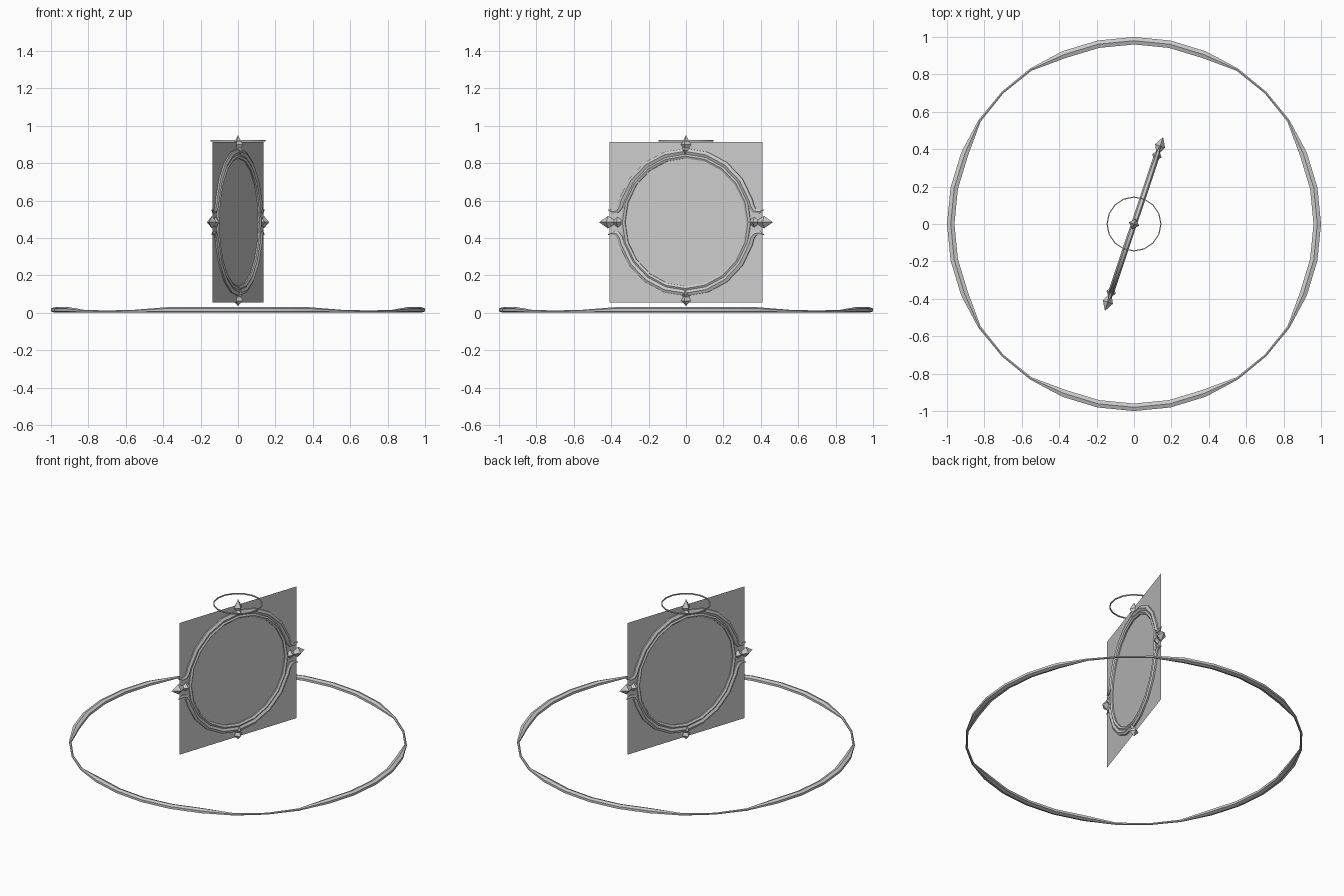
import bpy, bmesh, math

if "Cube" in bpy.data.objects:
    bpy.data.objects.remove(bpy.data.objects["Cube"])

TURN = math.radians(71.5)   # plan angle of the upright frame
CZ = 0.484                  # height of the frame centre


def finish(bm, name, upright=False, smooth=True):
    bmesh.ops.recalc_face_normals(bm, faces=bm.faces)
    me = bpy.data.meshes.new(name)
    bm.to_mesh(me)
    bm.free()
    ob = bpy.data.objects.new(name, me)
    bpy.context.collection.objects.link(ob)
    if upright:
        ob.location.z = CZ
        ob.rotation_euler.z = TURN
    if smooth:
        bpy.ops.object.select_all(action='DESELECT')
        ob.select_set(True)
        bpy.context.view_layer.objects.active = ob
        bpy.ops.object.shade_smooth_by_angle(angle=math.radians(40))
    return ob


def sweep(bm, pts, sizes, closed, sides=6, upright=False):
    """Sweep an ellipse along a flat path; sizes = (half width, half depth, depth offset)."""
    n, rings = len(pts), []
    for i, (p, q) in enumerate(pts):
        a = pts[(i - 1) % n] if closed else pts[max(i - 1, 0)]
        b = pts[(i + 1) % n] if closed else pts[min(i + 1, n - 1)]
        tx, ty = b[0] - a[0], b[1] - a[1]
        length = math.hypot(tx, ty)
        nx, ny = ty / length, -tx / length
        w, d, off = sizes[i]
        ring = []
        for k in range(sides):
            t = math.tau * k / sides + math.pi / sides
            c = w * math.cos(t) / math.cos(math.pi / sides)
            x, y, z = p + nx * c, q + ny * c, off + d * math.sin(t)
            ring.append(bm.verts.new((x, z, y) if upright else (x, y, z)))
        rings.append(ring)
    for i in range(n if closed else n - 1):
        r, s = rings[i], rings[(i + 1) % n]
        for k in range(sides):
            m = (k + 1) % sides
            bm.faces.new((r[k], r[m], s[m], s[k]))
    if not closed:
        bm.faces.new(rings[0])
        bm.faces.new(rings[-1])


def circle(r, n):
    return [(r * math.cos(math.tau * i / n), r * math.sin(math.tau * i / n)) for i in range(n)]


def crystal(bm, angle, inner, mid, tip, half, depth):
    """Four-sided double pyramid pointing outward at the given angle."""
    c, s = math.cos(angle), math.sin(angle)

    def vert(r, t, d):
        return bm.verts.new((r * c - t * s, d, r * s + t * c))
    belt = [vert(mid, half, 0), vert(mid, 0, depth), vert(mid, -half, 0), vert(mid, 0, -depth)]
    for end in (vert(inner, 0, 0), vert(tip, 0, 0)):
        for k in range(4):
            bm.faces.new((belt[k], belt[(k + 1) % 4], end))


# Ground ring: thick at the four axes, thin between
wide = [0.02, 0.02, 0.02, 0.007, 0.006, 0.007, 0.02, 0.02]
high = [0.015, 0.015, 0.015, 0.008, 0.006, 0.008, 0.015, 0.015]
pts, sizes = [], []
for i, (x, y) in enumerate(circle(1, 32)):
    w, h = wide[i % 8], high[i % 8]
    pts.append((x * (1 - w), y * (1 - w)))
    sizes.append((w, h, h))
bm = bmesh.new()
sweep(bm, pts, sizes, True)
finish(bm, "ground_ring")

# Thin ring hovering at the top
bm = bmesh.new()
sweep(bm, circle(0.144, 16), [(0.003, 0.005, 0.92)] * 16, True, 4)
finish(bm, "top_ring")

# Square glass sheet
bm = bmesh.new()
bm.faces.new([bm.verts.new((x * 0.432, 0, z * 0.43)) for x, z in ((-1, -1), (1, -1), (1, 1), (-1, 1))])
finish(bm, "mirror_sheet", True, False)

# Inner rim of the frame
bm = bmesh.new()
sweep(bm, circle(0.354, 20), [(0.012, 0.014, 0)] * 20, True, 6, True)
finish(bm, "inner_rim", True)

# Outer strands: upper and lower arcs with horns flaring out at the sides
horn = [(0.44, 0.067), (0.412, 0.056), (0.386, 0.062), (0.37, 0.085)]
arc = [(0.379 * math.cos(math.radians(a)), 0.379 * math.sin(math.radians(a))) for a in range(18, 163, 18)]
path = horn + arc + [(-x, z) for x, z in reversed(horn)]
thick = [0.002, 0.009, 0.013, 0.015] + [0.016] * len(arc) + [0.015, 0.013, 0.009, 0.002]
for name, sign in (("upper_strand", 1), ("lower_strand", -1)):
    bm = bmesh.new()
    sweep(bm, [(x, sign * z) for x, z in path], [(t, t, 0) for t in thick], False, 6, True)
    finish(bm, name, True)

# Crystals at the four points, each with a smaller collar stone
for name, deg, inner, mid, tip, half in (
        ("right_crystal", 0, 0.385, 0.44, 0.49, 0.033), ("left_crystal", 180, 0.385, 0.44, 0.49, 0.033),
        ("top_crystal", 90, 0.37, 0.415, 0.466, 0.028), ("bottom_crystal", 270, 0.37, 0.42, 0.448, 0.028)):
    bm = bmesh.new()
    a = math.radians(deg)
    crystal(bm, a, inner, mid, tip, half, 0.028)
    crystal(bm, a, 0.345, 0.385, 0.42, 0.028, 0.026)
    finish(bm, name, True, False)
